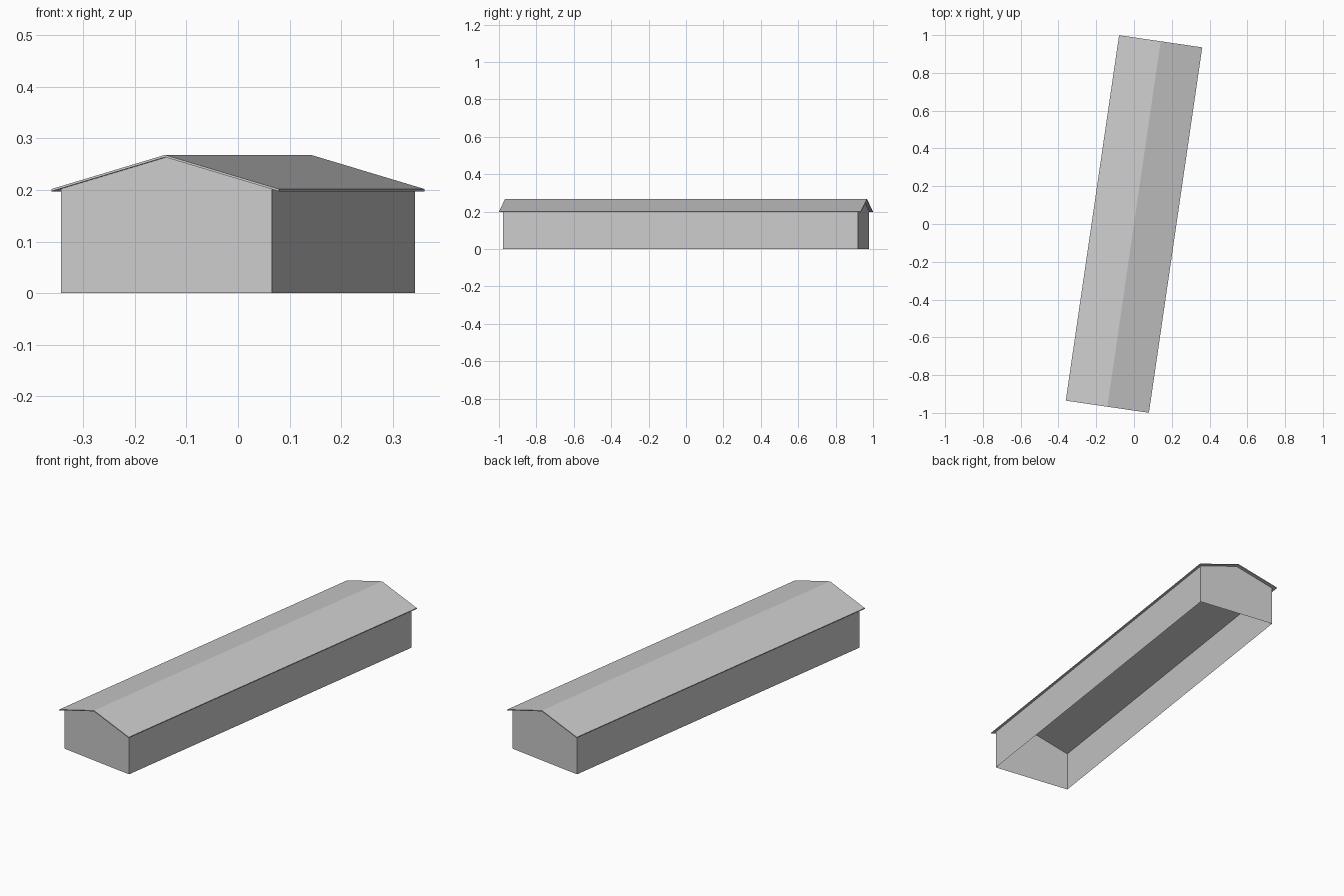
import bpy
import bmesh
from math import radians

if "Cube" in bpy.data.objects:
    bpy.data.objects.remove(bpy.data.objects["Cube"], do_unlink=True)

grey = bpy.data.materials.new("plain_grey")
grey.use_nodes = True
colour = (0.6, 0.6, 0.6, 1)
grey.diffuse_color = colour
grey.node_tree.nodes["Principled BSDF"].inputs["Base Color"].default_value = colour

TURN = radians(-8.3)
SLOPE = 0.297
RIDGE = 0.268
THICK = 0.0045


def extrude_profile(name, profile, half_length, skip_edges=()):
    """Extrude an x-z profile along y, closing both ends."""
    bm = bmesh.new()
    front, back = [[bm.verts.new((x, y, z)) for x, z in profile]
                   for y in (-half_length, half_length)]
    bm.faces.new(front)
    bm.faces.new(back[::-1])
    n = len(profile)
    for i in range(n):
        if i not in skip_edges:
            j = (i + 1) % n
            bm.faces.new((front[j], front[i], back[i], back[j]))
    mesh = bpy.data.meshes.new(name)
    bm.to_mesh(mesh)
    bm.free()
    mesh.materials.append(grey)
    obj = bpy.data.objects.new(name, mesh)
    obj.rotation_euler.z = TURN
    bpy.context.collection.objects.link(obj)
    return obj


# Gabled walls, open below and beneath the roof
half_w = 0.2065
under_ridge = RIDGE - THICK
wall_top = under_ridge - SLOPE * half_w
extrude_profile("walls", [(-half_w, 0), (half_w, 0), (half_w, wall_top),
                          (0, under_ridge), (-half_w, wall_top)],
                0.959, skip_edges=(0, 2, 3))

# Thin pitched roof overhanging every side
eave = 0.2225
eave_top = RIDGE - SLOPE * eave
extrude_profile("roof", [(-eave, eave_top - THICK), (0, under_ridge),
                         (eave, eave_top - THICK), (eave, eave_top),
                         (0, RIDGE), (-eave, eave_top)], 0.9775)
